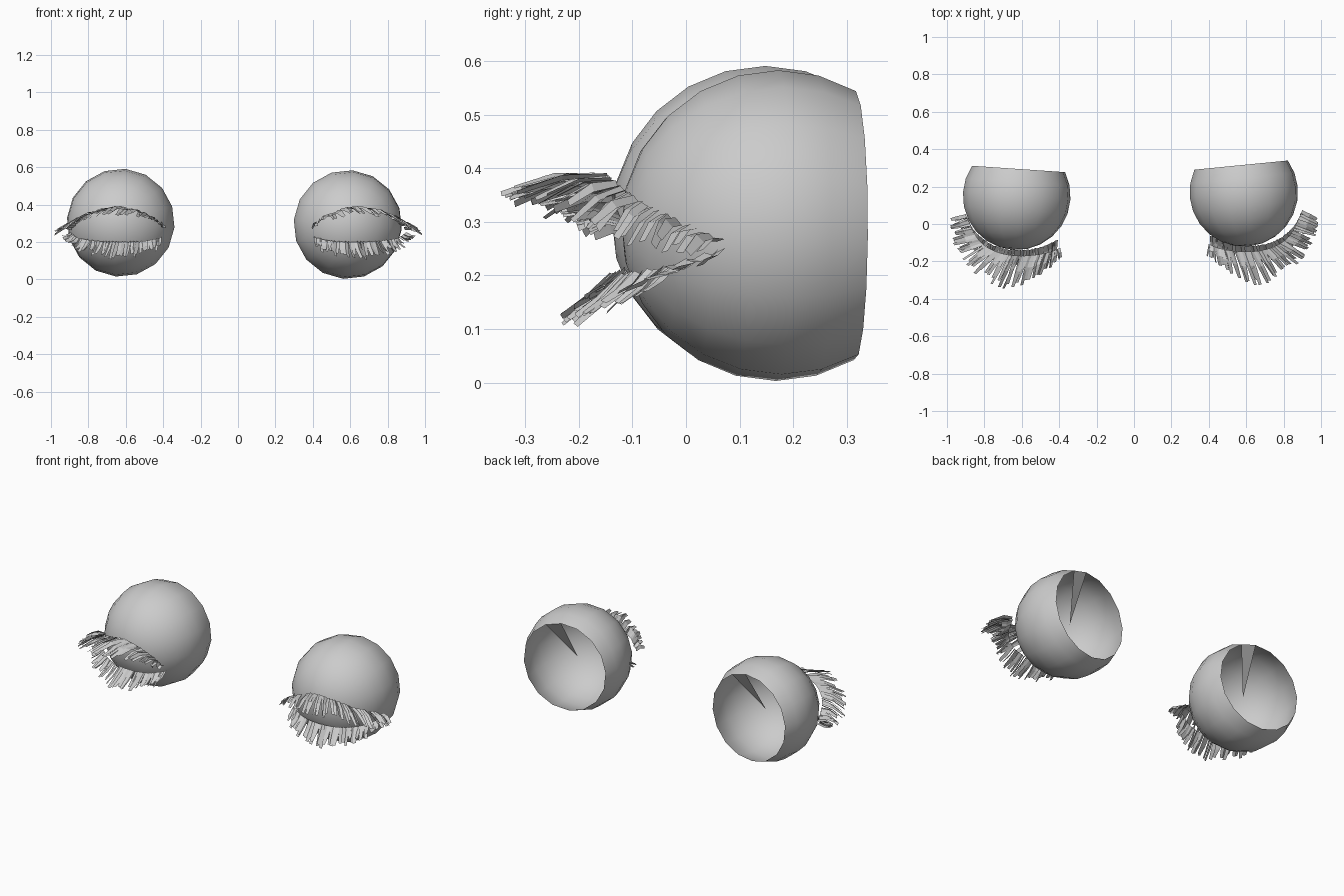
import bpy, bmesh, math, random
from mathutils import Vector, Matrix

if "Cube" in bpy.data.objects:
    bpy.data.objects.remove(bpy.data.objects["Cube"])

random.seed(4)
grey = bpy.data.materials.new("plain_grey")
grey.diffuse_color = (0.6, 0.6, 0.6, 1)
grey.use_nodes = True
grey.node_tree.nodes["Principled BSDF"].inputs["Base Color"].default_value = grey.diffuse_color


def finish(name, bm, smooth):
    me = bpy.data.meshes.new(name)
    bm.to_mesh(me)
    bm.free()
    me.materials.append(grey)
    ob = bpy.data.objects.new(name, me)
    bpy.context.collection.objects.link(ob)
    for p in me.polygons:
        p.use_smooth = smooth
    return ob


def eyeball(name, centre, radius, yaw):
    """Hollow ball, open at the back, with one sliver from the rim to the centre."""
    bm = bmesh.new()
    segs, step = 16, math.radians(15)
    pole = bm.verts.new((0, -radius, 0))
    rings = []
    for i in range(1, 9):                       # front pole to the rim
        r, y = radius * math.sin(i * step), -radius * math.cos(i * step)
        ring = []
        for k in range(segs):
            a = math.radians(85) + k * math.tau / segs
            ring.append(bm.verts.new((r * math.cos(a), y, r * math.sin(a))))
        rings.append(ring)
    for k in range(segs):
        n = (k + 1) % segs
        bm.faces.new((pole, rings[0][k], rings[0][n]))
        for a, b in zip(rings, rings[1:]):
            bm.faces.new((a[k], b[k], b[n], a[n]))
    bmesh.ops.recalc_face_normals(bm, faces=bm.faces)
    # sliver has its own vertices so its shading stays flat
    rim = rings[-1]
    bm.faces.new([bm.verts.new(c) for c in (rim[0].co, rim[-1].co, Vector())])
    bmesh.ops.transform(bm, verts=bm.verts, matrix=Matrix.Translation(centre) @
                        Matrix.Rotation(math.radians(yaw), 4, 'Z'))
    finish(name, bm, True)


def along(points, t):
    """Smooth curve through the points, t from 0 to 1."""
    p = [Vector(q) for q in points]
    p = [2 * p[0] - p[1]] + p + [2 * p[-1] - p[-2]]
    s = min(t, 0.9999) * (len(points) - 1)
    i, f = int(s), s % 1
    a, b, c, d = p[i:i + 4]
    return 0.5 * (2 * b + (c - a) * f + (2 * a - 5 * b + 4 * c - d) * f * f
                  + (3 * b - a - 3 * c + d) * f ** 3)


def lashes(name, roots, tips, count, bend, side, shift):
    """Row of flat bent strips from the root curve to the tip curve."""
    bm = bmesh.new()
    for k in range(count):
        t = (k + 0.5) / count
        root = along(roots, t)
        tip = along(tips, min(1, max(0, t + random.uniform(-0.02, 0.02))))
        tip = root.lerp(tip, random.uniform(0.8, 1.04))
        tip.z += random.uniform(-0.012, 0.012)
        mid = root.lerp(tip, 0.5) + Vector((0, 0, bend))
        across = along(roots, min(1, t + 0.02)) - along(roots, max(0, t - 0.02))
        across = across.normalized()
        twist = Matrix.Rotation(random.uniform(-0.7, 0.7), 3, (tip - root).normalized())
        across = twist @ across
        rows = []
        for p, w in ((root, 0.010), (mid, 0.011), (tip, 0.008)):
            pair = []
            for s in (-1, 1):
                v = p + across * w * s
                pair.append(bm.verts.new((v.x * side, v.y + shift, v.z)))
            rows.append(pair)
        for a, b in zip(rows, rows[1:]):
            bm.faces.new((a[0], a[1], b[1], b[0]))
    finish(name, bm, False)


eyeball("left_eyeball", (-0.627, 0.15, 0.303), 0.289, -3.9)
eyeball("right_eyeball", (0.587, 0.17, 0.293), 0.291, 5.6)

# lash curves run from the inner corner to the outer corner
upper_roots = [(.40, -.12, .275), (.47, -.145, .335), (.60, -.16, .385),
               (.73, -.14, .37), (.83, -.075, .325), (.90, .06, .262)]
upper_tips = [(.39, -.18, .28), (.50, -.26, .33), (.66, -.335, .35),
              (.84, -.255, .32), (.95, -.12, .265), (.995, .03, .245)]
lower_roots = [(.41, -.075, .225), (.50, -.115, .205), (.62, -.13, .20),
               (.75, -.105, .205), (.85, -.03, .22), (.90, .06, .25)]
lower_tips = [(.41, -.14, .17), (.50, -.19, .14), (.64, -.225, .115),
              (.78, -.18, .13), (.89, -.09, .18), (.96, .03, .24)]
for label, side, shift in (("left", -1, -0.01), ("right", 1, 0.012)):
    lashes(label + "_upper_lashes", upper_roots, upper_tips, 46, 0.012, side, shift)
    lashes(label + "_lower_lashes", lower_roots, lower_tips, 40, -0.006, side, shift)
